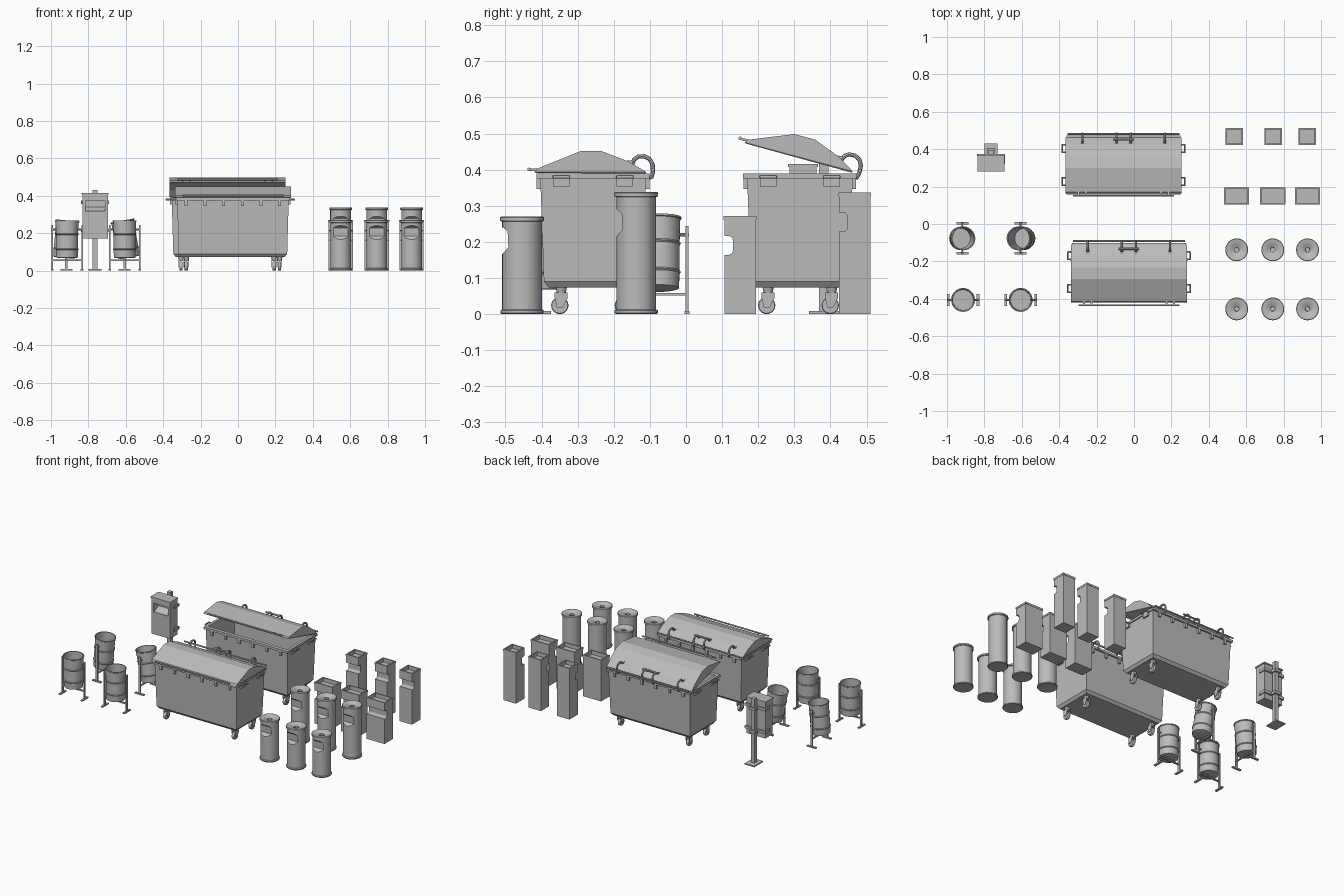
import bpy, bmesh, math
from mathutils import Matrix, Vector

if "Cube" in bpy.data.objects:
    bpy.data.objects.remove(bpy.data.objects["Cube"])

GREY = (0.5, 0.5, 0.5, 1)
mat = bpy.data.materials.new("plain grey")
mat.use_nodes = True
mat.diffuse_color = GREY
mat.node_tree.nodes["Principled BSDF"].inputs["Base Color"].default_value = GREY


# ---------- helpers ----------
def finish(name, bm, smooth=False):
    bmesh.ops.recalc_face_normals(bm, faces=bm.faces)
    me = bpy.data.meshes.new(name)
    bm.to_mesh(me)
    bm.free()
    return add(name, me, smooth)


def add(name, me, smooth=False):
    o = bpy.data.objects.new(name, me)
    bpy.context.scene.collection.objects.link(o)
    me.materials.clear()
    me.materials.append(mat)
    if smooth:
        me.polygons.foreach_set("use_smooth", [True] * len(me.polygons))
        me.set_sharp_from_angle(angle=math.radians(35))
    return o


def bake(o):
    bpy.context.view_layer.update()
    dg = bpy.context.evaluated_depsgraph_get()
    return bpy.data.meshes.new_from_object(o.evaluated_get(dg))


def box(name, c, s):
    bm = bmesh.new()
    bmesh.ops.create_cube(bm, size=1, matrix=Matrix.Translation(c) @ Matrix.Diagonal((*s, 1)))
    return finish(name, bm)


def stack(name, loops):
    """Skin a list of point loops and cap both ends."""
    bm = bmesh.new()
    rings = [[bm.verts.new(p) for p in loop] for loop in loops]
    for a, b in zip(rings, rings[1:]):
        for i in range(len(a)):
            j = (i + 1) % len(a)
            bm.faces.new((a[i], a[j], b[j], b[i]))
    bm.faces.new(rings[0])
    bm.faces.new(rings[-1])
    return bm


def loft(name, rects):
    return finish(name, stack(name, [[(-x, -y, z), (x, -y, z), (x, y, z), (-x, y, z)]
                                     for x, y, z in rects]))


def lathe(name, prof, n=32):
    turn = [2 * math.pi * i / n for i in range(n)]
    return finish(name, stack(name, [[(r * math.cos(t), r * math.sin(t), z) for t in turn]
                                     for r, z in prof]), True)


def prism(name, prof, hx):
    return finish(name, stack(name, [[(x, y, z) for y, z in prof] for x in (-hx, hx)]))


def tube(name, pts, r):
    cu = bpy.data.curves.new(name, "CURVE")
    cu.dimensions = "3D"
    cu.bevel_depth, cu.bevel_resolution, cu.use_fill_caps = r, 2, True
    sp = cu.splines.new("POLY")
    sp.points.add(len(pts) - 1)
    for p, q in zip(sp.points, pts):
        p.co = (*q, 1)
    tmp = bpy.data.objects.new("path", cu)
    bpy.context.scene.collection.objects.link(tmp)
    me = bake(tmp)
    bpy.data.objects.remove(tmp)
    return add(name, me, True)


def cut(o, cutter, smooth=False):
    m = o.modifiers.new("cut", "BOOLEAN")
    m.operation, m.object = "DIFFERENCE", cutter
    me = bake(o)
    name = o.name
    for x in (o, cutter):
        bpy.data.objects.remove(x)
    return add(name, me, smooth)


def place(objs, m):
    for o in objs:
        o.data.transform(m)


def at(x, y, z=0, spin=0):
    return Matrix.Translation((x, y, z)) @ Matrix.Rotation(math.radians(spin), 4, "Z")


# ---------- large wheeled container ----------
def caster(x, y):
    wheel = lathe("caster_wheel", [(0.012, -0.009), (0.022, -0.009), (0.024, -0.006),
                                   (0.024, 0.006), (0.022, 0.009), (0.012, 0.009)], 20)
    place([wheel], Matrix.Translation((0, -0.004, 0.024)) @ Matrix.Rotation(math.pi / 2, 4, "Y"))
    fork = [(-0.012, 0.018), (0.004, 0.018), (0.018, 0.045), (0.018, 0.06), (-0.018, 0.06), (-0.018, 0.045)]
    parts = [wheel]
    for s in (-1, 1):
        side = prism("caster_fork", fork, 0.0015)
        place([side], at(s * 0.0125, 0))
        parts.append(side)
    parts.append(box("caster_crown", (0, 0, 0.056), (0.027, 0.036, 0.008)))
    parts.append(lathe("caster_stem", [(0.012, 0.058), (0.016, 0.075)], 16))
    place(parts, at(x, y))
    return parts


def container(cx, cy, tilt):
    base = [loft("container_body", [(0.277, 0.122, 0.073), (0.29, 0.136, 0.09), (0.298, 0.146, 0.375),
                                    (0.305, 0.157, 0.375), (0.305, 0.157, 0.39), (0.287, 0.134, 0.39),
                                    (0.278, 0.126, 0.09)])]
    for s in (-1, 1):
        for i in range(6):
            base.append(box("rim_tab", (-0.25 + 0.1 * i, s * 0.15, 0.361), (0.016, 0.012, 0.03)))
        for y in (-0.088, 0.088):
            base += caster(s * 0.249, y)
            # lifting handle: plate with a looped bar
            x = s * 0.302
            base.append(box("handle_plate", (x, y, 0.368), (0.012, 0.046, 0.03)))
            base.append(tube("side_handle", [(x, y - 0.02, 0.38), (x + s * 0.026, y - 0.02, 0.38),
                                             (x + s * 0.026, y + 0.02, 0.38), (x, y + 0.02, 0.38)], 0.005))
    # lid, an open shell
    lid = prism("container_lid", [(-0.1625, 0.393), (-0.157, 0.402), (-0.0355, 0.451), (0.0245, 0.451),
                                  (0.1025, 0.421), (0.1475, 0.393)], 0.31)
    bm = bmesh.new()
    bm.from_mesh(lid.data)
    low = [f for f in bm.faces if abs(f.normal.x) < 0.5 and f.calc_center_median().z < 0.3935]
    bmesh.ops.delete(bm, geom=low, context="FACES_ONLY")
    bm.to_mesh(lid.data)
    bm.free()
    m = lid.modifiers.new("shell", "SOLIDIFY")
    m.thickness, m.offset = 0.005, -1
    top = [lid, tube("front_rail", [(-0.27, -0.177, 0.401), (0.27, -0.177, 0.401)], 0.005)]
    for x in (-0.24, -0.2, 0.2, 0.24):
        top.append(box("rail_bracket", (x, -0.165, 0.4), (0.01, 0.026, 0.007)))
    # hinge arms and rods
    arc = [(0.108, 0.415), (0.114, 0.428), (0.125, 0.436), (0.142, 0.437), (0.156, 0.43),
           (0.165, 0.415), (0.166, 0.395), (0.163, 0.38), (0.15, 0.377)]
    for x in (-0.22, -0.038, 0.038, 0.22):
        top.append(tube("hinge_arm", [(x, y, z) for y, z in arc], 0.006))
        top.append(box("hinge_foot", (x, 0.102, 0.421), (0.022, 0.016, 0.008)))
    top.append(tube("lid_grip", [(-0.055, 0.125, 0.436), (0.055, 0.125, 0.436)], 0.006))
    top.append(tube("hinge_rod", [(-0.3, 0.166, 0.4), (0.3, 0.166, 0.4)], 0.005))
    pivot = Matrix.Translation((0, 0.155, 0.398))
    place(top, pivot @ Matrix.Rotation(math.radians(-tilt), 4, "X") @ pivot.inverted())
    place(base + top, at(cx, cy))


container(-0.027, -0.2575, 0)
container(-0.056, 0.3155, 15)


# ---------- round ash bins ----------
def round_bin(x, y, h, slot):
    body = lathe("round_bin", [(0.057, 0), (0.06, 0.003), (0.06, 0.01), (0.055, 0.013), (0.055, h - 0.014),
                               (0.061, h - 0.012), (0.061, h - 0.002), (0.058, h), (0.03, h - 0.003),
                               (0.026, h - 0.006), (0.013, h - 0.01), (0.012, h - 0.03)], 40)
    z = slot
    pocket = prism("pocket_cutter", [(-0.08, z + 0.04), (-0.052, z + 0.037), (-0.04, z + 0.026),
                                     (-0.038, z - 0.018), (-0.056, z - 0.038), (-0.08, z - 0.05)], 0.08)
    place([cut(body, pocket, True)], at(x, y))


# ---------- square bins ----------
def square_bin(x, y, hx, h, slot):
    hy = 0.0455
    body = loft("square_bin", [(hx - 0.002, hy - 0.002, 0), (hx - 0.002, hy - 0.002, h - 0.012), (hx, hy, h - 0.012),
                               (hx, hy, h), (hx - 0.008, hy - 0.008, h), (hx - 0.008, hy - 0.008, h - 0.025)])
    prof = [(-0.08, -0.026)]
    for side in (-1, 1):
        turns = range(5) if side < 0 else range(4, -1, -1)
        for i in turns:
            a = i * math.pi / 8
            prof.append((-0.032 + 0.012 * math.sin(a), side * (0.014 + 0.012 * math.cos(a))))
    prof.append((-0.08, 0.026))
    notch = prism("notch_cutter", [(py, slot + pz) for py, pz in prof], 0.1)
    place([cut(body, notch)], at(x, y))


for x in (0.549, 0.742, 0.928):
    round_bin(x, -0.454, 0.27, 0.203)
    round_bin(x, -0.138, 0.338, 0.252)
    square_bin(x, 0.15, 0.067, 0.272, 0.19)
for x in (0.536, 0.744, 0.926):
    square_bin(x, 0.4675, 0.0465, 0.337, 0.255)


# ---------- swinging barrels on stands ----------
def barrel(x, y, spin, tilt):
    prof = [(0.05, 0.068), (0.057, 0.07)]
    for z in (0.115, 0.195):
        prof += [(0.0595, z - 0.004), (0.063, z), (0.0595, z + 0.004)]
    prof += [(0.061, 0.262), (0.064, 0.264), (0.064, 0.269), (0.058, 0.269), (0.054, 0.076)]
    drum = lathe("barrel", prof)
    pivot = Matrix.Translation((0, 0, 0.2))
    place([drum], pivot @ Matrix.Rotation(math.radians(tilt), 4, "X") @ pivot.inverted())
    parts = [drum, box("stand_bar", (0, 0, 0.055), (0.156, 0.01, 0.008))]
    for s in (-1, 1):
        parts.append(box("stand_post", (s * 0.08, 0, 0.122), (0.008, 0.014, 0.244)))
        parts.append(box("stand_foot", (s * 0.08, 0, 0.004), (0.014, 0.064, 0.008)))
        parts.append(tube("pivot_pin", [(s * 0.055, 0, 0.22), (s * 0.086, 0, 0.22)], 0.005))
    place(parts, at(x, y, 0, spin))


barrel(-0.914, -0.406, 0, 0)
barrel(-0.606, -0.406, 0, 0)
barrel(-0.918, -0.077, 90, 5)
barrel(-0.606, -0.077, 90, -10)

# ---------- post-mounted bin ----------
case = box("post_bin_case", (0, -0.042, 0.29), (0.136, 0.076, 0.236))
mouth = prism("mouth_cutter", [(-0.1, 0.318), (-0.065, 0.318), (-0.03, 0.34), (-0.03, 0.376), (-0.1, 0.376)], 0.052)
post_bin = [cut(case, mouth),
            box("post_bin_cover", (0, -0.042, 0.411), (0.144, 0.084, 0.008)),
            box("post", (0, 0.016, 0.215), (0.026, 0.026, 0.43)),
            box("post_base", (0, 0.02, 0.004), (0.07, 0.09, 0.008))]
for z in (0.215, 0.365):
    post_bin.append(box("back_strap", (0, 0.002, z), (0.15, 0.01, 0.018)))
    post_bin.append(box("post_clamp", (0, 0.02, z), (0.044, 0.04, 0.018)))
    for s in (-1, 1):
        post_bin.append(box("side_strap", (s * 0.071, -0.02, z), (0.006, 0.05, 0.018)))
place(post_bin, at(-0.764, 0.366))
